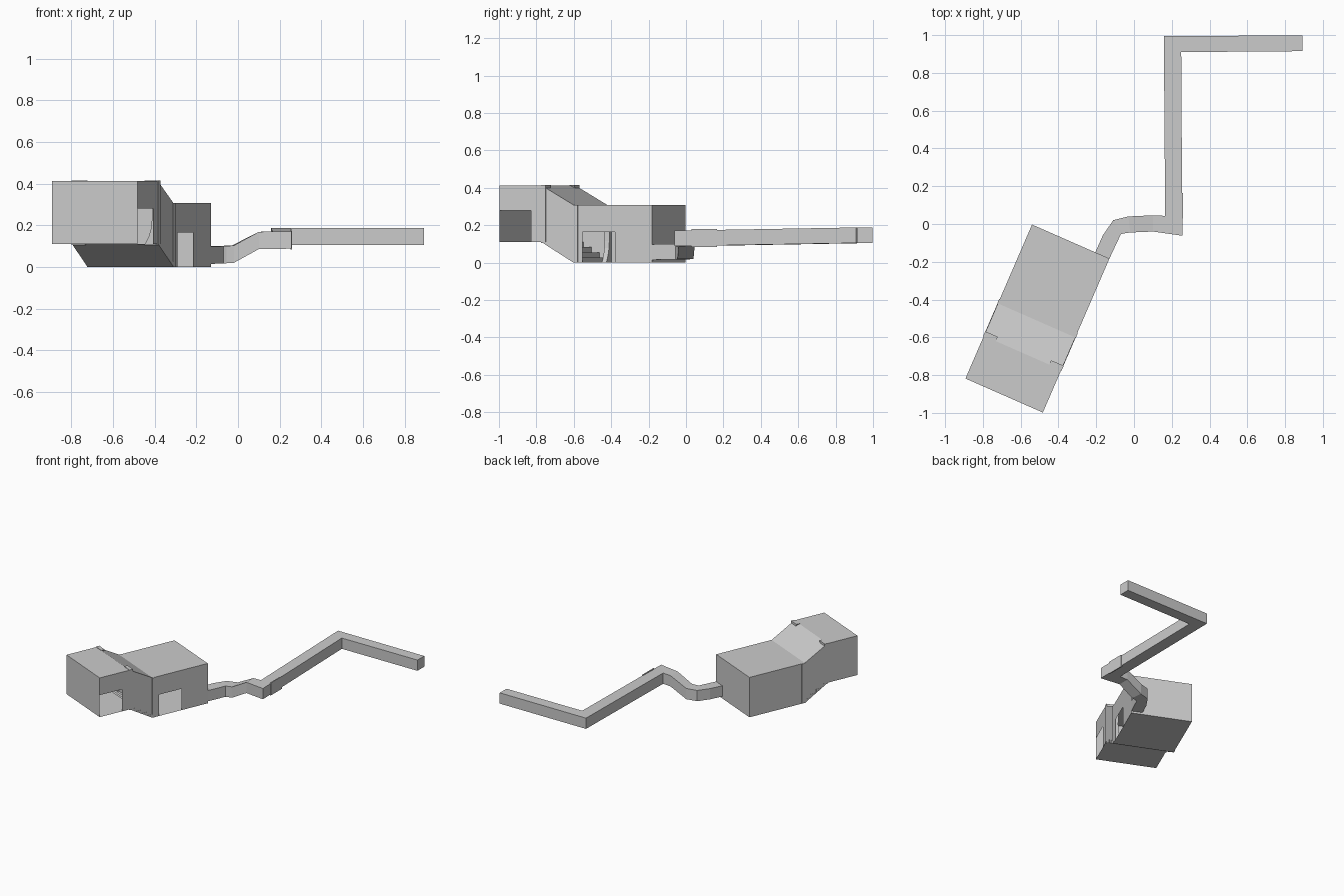
import bpy, bmesh, math
from mathutils import Vector

if "Cube" in bpy.data.objects:
    bpy.data.objects.remove(bpy.data.objects["Cube"])

# Local hall frame: s runs along the hall, t across it, z up
U = Vector((-0.397, -0.918, 0))
V = Vector((-0.915, 0.402, 0))
ORIGIN = Vector((-0.13, -0.183, 0))
L, W = 0.888, 0.448


def hall(s, t, z):
    return ORIGIN + U * s + V * t + Vector((0, 0, z))


def make(name, polys):
    bm = bmesh.new()
    for p in polys:
        bm.faces.new([bm.verts.new(v) for v in p])
    bmesh.ops.remove_doubles(bm, verts=bm.verts, dist=0.0002)
    bmesh.ops.recalc_face_normals(bm, faces=bm.faces)
    me = bpy.data.meshes.new(name)
    bm.to_mesh(me)
    bm.free()
    ob = bpy.data.objects.new(name, me)
    bpy.context.collection.objects.link(ob)
    return ob


def prism(name, a, b):
    n = len(a)
    sides = [[a[i], a[(i + 1) % n], b[(i + 1) % n], b[i]] for i in range(n)]
    return make(name, [a, b[::-1]] + sides)


# Hall shell: side profile, right wall with two doorways, back wall with corridor doorway
floor = [(0, 0), (0.455, 0), (0.642, 0.11), (L, 0.11)]
roof = [(L, 0.413), (0.642, 0.413), (0.455, 0.308), (0, 0.308)]
right = [(0, 0), (0.214, 0), (0.214, 0.165), (0.403, 0.165), (0.403, 0),
         (0.455, 0), (0.642, 0.11), (0.703, 0.11), (0.703, 0.28), (L, 0.28)] + roof
back = [(0, 0), (W, 0), (W, 0.308), (0, 0.308), (0, 0.098),
        (0.082, 0.098), (0.082, 0.015), (0, 0.015)]
polys = [[hall(s, W, z) for s, z in floor + roof],
         [hall(s, 0, z) for s, z in right],
         [hall(0, t, z) for t, z in back]]
outline = floor + roof
for (s0, z0), (s1, z1) in zip(outline, outline[1:]):
    polys.append([hall(s0, 0, z0), hall(s1, 0, z1), hall(s1, W, z1), hall(s0, W, z0)])
make("hall_shell", polys)

# Stairs between the two hall levels
steps, run, rise = 4, 0.187 / 4, 0.11 / 4
prof = [(0.455, 0)]
for i in range(steps):
    prof += [(0.455 + i * run, (i + 1) * rise), (0.455 + (i + 1) * run, (i + 1) * rise)]
prism("stairs", [hall(s, -0.002, z) for s, z in prof],
      [hall(s, W + 0.002, z) for s, z in prof])


# Curved wall piers either side of the stairs
def pier(name, s0, s1, z0, z1, far):
    pts = [(-0.003, z1), (-0.003, z0)]
    for i in range(9):
        h = i / 8
        pts.append((0.03 + 0.04 * abs(2 * h - 1) ** 3, z0 + (z1 - z0) * h))
    if far:
        pts = [(W - t, z) for t, z in pts]
    prism(name, [hall(s0, t, z) for t, z in pts], [hall(s1, t, z) for t, z in pts])


for far, side in ((False, "right"), (True, "left")):
    pier("lower_pier_" + side, 0.43, 0.457, 0.001, 0.307, far)
    pier("upper_pier_" + side, 0.617, 0.645, 0.105, 0.416, far)

# Corridor: left x, y, right x, y, floor height at each bend
H = 0.083
path = [(-0.205, -0.150, -0.130, -0.183, 0.015),
        (-0.165, -0.060, -0.070, -0.055, 0.017),
        (-0.110, 0.020, -0.055, -0.050, 0.018),
        (-0.030, 0.040, -0.020, -0.045, 0.020),
        (0.100, 0.046, 0.100, -0.040, 0.086),
        (0.165, 0.043, 0.256, -0.062, 0.088),
        (0.158, 0.995, 0.250, 0.910, 0.105),
        (0.893, 0.998, 0.893, 0.915, 0.105)]
rings = [[Vector((a, b, z)), Vector((c, d, z)), Vector((c, d, z + H)), Vector((a, b, z + H))]
         for a, b, c, d, z in path]
polys = [rings[-1]]
for p, q in zip(rings, rings[1:]):
    polys += [[p[i], p[(i + 1) % 4], q[(i + 1) % 4], q[i]] for i in range(4)]
make("corridor", polys)

# Door panel on the outer side of the corridor bend
door = [(0.03, 0.083), (0.165, 0.083), (0.165, 0.179), (0.03, 0.179)]
prism("corridor_door", [Vector((0.251, y, z)) for y, z in door],
      [Vector((0.259, y, z)) for y, z in door])
